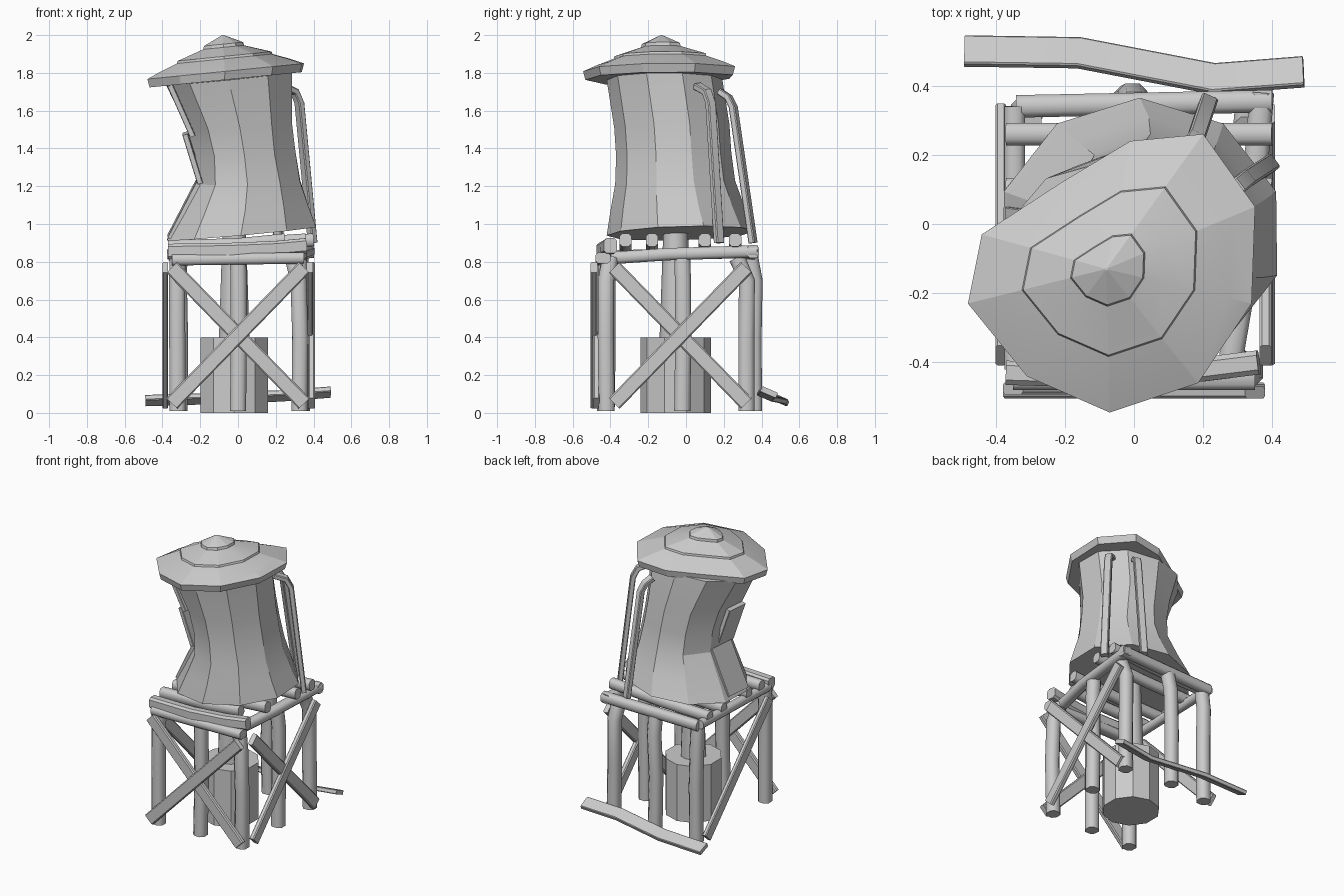
import bpy, math, random
from mathutils import Vector as V

random.seed(4)


def make(name, rings, cap=True, smooth=25):
    """Skin a list of equal-length point rings into one closed object."""
    n = len(rings[0])
    verts = [tuple(p) for r in rings for p in r]
    faces = []
    for k in range(len(rings) - 1):
        for i in range(n):
            j = (i + 1) % n
            faces.append((k*n + i, k*n + j, (k+1)*n + j, (k+1)*n + i))
    if cap:
        faces.append(tuple(range(n))[::-1])
        faces.append(tuple(range((len(rings)-1)*n, len(rings)*n)))
    me = bpy.data.meshes.new(name)
    me.from_pydata(verts, [], faces)
    me.validate()
    ob = bpy.data.objects.new(name, me)
    bpy.context.collection.objects.link(ob)
    bpy.context.view_layer.objects.active = ob
    bpy.ops.object.select_all(action='DESELECT')
    ob.select_set(True)
    bpy.ops.object.mode_set(mode='EDIT')
    bpy.ops.mesh.select_all(action='SELECT')
    bpy.ops.mesh.normals_make_consistent(inside=False)
    bpy.ops.object.mode_set(mode='OBJECT')
    bpy.ops.object.shade_smooth_by_angle(angle=math.radians(smooth))
    return ob


def beam(name, pts, w, h, up=(0, 0, 1), chamfer=0.25):
    """Timber with chamfered section swept along pts; w is across, h along up."""
    pts = [V(p) for p in pts]
    a, b, c = w / 2, h / 2, min(w, h) * chamfer
    sec = [(a, -b+c), (a, b-c), (a-c, b), (-a+c, b), (-a, b-c), (-a, -b+c), (-a+c, -b), (a-c, -b)]
    rings = []
    for i, p in enumerate(pts):
        t = (pts[min(i+1, len(pts)-1)] - pts[max(i-1, 0)]).normalized()
        side = V(up).cross(t).normalized()
        n = t.cross(side)
        rings.append([p + side*x + n*y for x, y in sec])
    return make(name, rings, smooth=50 if chamfer > 0.2 else 25)


# tank: ten-sided staved barrel, pinched and leaning
# (z, x min, x max, y min, y max, tilt in x)
tank = [(0.95, -0.38, 0.415, -0.42, 0.365, 0.09), (1.08, -0.30, 0.375, -0.40, 0.31, 0.06),
        (1.22, -0.22, 0.325, -0.375, 0.26, 0.03), (1.37, -0.23, 0.30, -0.37, 0.24, 0.03),
        (1.52, -0.265, 0.285, -0.38, 0.23, 0.05), (1.78, -0.38, 0.285, -0.42, 0.19, 0.1)]
rings = []
for z, x0, x1, y0, y1, tilt in tank:
    r = []
    for i in range(10):
        a = math.radians(-90 + 36*i)
        x = (x0+x1)/2 + (x1-x0)/2*math.cos(a)/0.951 + random.uniform(-.006, .006)
        y = (y0+y1)/2 + (y1-y0)/2*math.sin(a)
        r.append((x, y, z + tilt*x + 0.03*y))
    rings.append(r)
make("tank", rings, smooth=20)

# loose staves on the left side of the tank
beam("stave_top", [(-0.24, -0.16, 1.47), (-0.36, -0.18, 1.74)], 0.20, 0.03, (-1, 0, 0), 0.1)
beam("stave_middle", [(-0.20, -0.14, 1.22), (-0.28, -0.16, 1.48)], 0.18, 0.03, (-1, 0, 0), 0.1)
beam("stave_bottom", [(-0.36, -0.06, 0.93), (-0.21, -0.08, 1.22)], 0.22, 0.03, (-1, 0, 0), 0.1)

# roof: tilted ten-sided cone with a rim, lapped rows and small cap
rim = [(-0.44, -0.03), (-0.48, -0.23), (-0.31, -0.44), (-0.07, -0.545), (0.185, -0.46),
       (0.34, -0.23), (0.35, 0.05), (0.20, 0.26), (-0.01, 0.24), (-0.21, 0.12)]
cx, cy = -0.08, -0.13
rings = []
for s, h in [(0.97, -0.045), (1, 0), (0.84, 0.03), (0.61, 0.067), (0.60, 0.08), (0.40, 0.108),
             (0.26, 0.128), (0.25, 0.145), (0.01, 0.193)]:
    r = []
    for x, y in rim:
        px, py = cx + (x-cx)*s, cy + (y-cy)*s
        r.append((px, py, 1.815 + 0.1*px + h))
    rings.append(r)
make("roof", rings, smooth=12)

# corner and middle legs, slightly crooked: bottom xy, top xy
legs = {"front_left": (-0.32, -0.43, -0.32, -0.42), "front_right": (0.325, -0.42, 0.29, -0.40),
        "back_left": (-0.31, 0.325, -0.31, 0.31), "back_right": (0.34, 0.32, 0.33, 0.27),
        "front_middle": (0, -0.42, 0, -0.41), "back_middle": (-0.01, 0.36, 0, 0.34),
        "right_middle": (0.33, -0.02, 0.32, -0.02)}
for name, (x, y, tx, ty) in legs.items():
    j = [random.uniform(-.006, .006) for _ in range(4)]
    beam(name + "_leg", [(x, y, 0.01), (x + j[0], y + j[1], 0.4), (x + j[2], y + j[3], 0.70),
                         (tx, ty, 0.82)], 0.085, 0.085, (0, 1, 0))

# crossed braces on front and right, one left over on the left side
for k, s in enumerate((-1, 1)):
    beam(f"front_brace_{k}", [(-0.35*s, -0.475 - 0.012*k, 0.05), (0.35*s, -0.475 - 0.012*k, 0.77)],
         0.08, 0.035, (0, -1, 0), 0.2)
    beam(f"right_brace_{k}", [(0.38 + 0.01*k, -0.03 - 0.35*s, 0.05), (0.38 + 0.01*k, -0.03 + 0.35*s, 0.77)],
         0.08, 0.035, (1, 0, 0), 0.2)
beam("left_brace", [(-0.385, 0.32, 0.05), (-0.385, -0.38, 0.77)], 0.08, 0.03, (-1, 0, 0), 0.2)

# platform frame
beam("front_beam", [(-0.37, -0.43, 0.855), (-0.05, -0.44, 0.86), (0.2, -0.42, 0.87), (0.36, -0.40, 0.885)],
     0.07, 0.08, chamfer=0.2)
beam("front_beam_low", [(-0.35, -0.44, 0.81), (0.35, -0.44, 0.82)], 0.08, 0.06)
beam("back_beam", [(-0.34, 0.34, 0.84), (0.40, 0.355, 0.855)], 0.065, 0.07)
beam("left_beam", [(-0.345, -0.42, 0.83), (-0.345, 0.34, 0.85)], 0.06, 0.06)
beam("right_beam", [(0.28, -0.39, 0.82), (0.33, -0.1, 0.84), (0.37, 0.38, 0.855)], 0.07, 0.065)

# joists under the tank
for k, (y, x1) in enumerate([(-0.32, 0.25), (-0.18, 0.36), (0.10, 0.40), (0.26, 0.40)]):
    beam(f"joist_{k}", [(-0.37, y, 0.88), (0, y, 0.89), (x1, y, 0.915)], 0.065, 0.07)


# central drum and feed pipe
def circle(r, z):
    angles = [math.radians(18 + 36*i) for i in range(10)]
    return [(-0.02 + r*math.cos(a), -0.055 + r*math.sin(a), z) for a in angles]


make("drum", [circle(0.187, 0), circle(0.187, 0.40)])
make("feed_pipe", [circle(0.085, 0.40), circle(0.065, 0.97)], smooth=40)

# bent ladder rails on the back right
beam("rail_right", [(0.24, 0.06, 1.73), (0.30, 0.11, 1.70), (0.325, 0.13, 1.64), (0.395, 0.175, 0.90)],
     0.05, 0.035, (0.8, 0.6, 0.1), 0.15)
beam("rail_back", [(0.14, 0.18, 1.70), (0.165, 0.225, 1.67), (0.18, 0.25, 1.62), (0.215, 0.355, 0.90)],
     0.05, 0.035, (0.4, 0.9, 0.1), 0.15)

# fallen plank behind the tower
beam("fallen_plank", [(-0.49, 0.50, 0.065), (-0.16, 0.495, 0.075), (0.23, 0.42, 0.09), (0.49, 0.44, 0.11)],
     0.09, 0.03, (0, 0.4, 0.92), 0.15)
